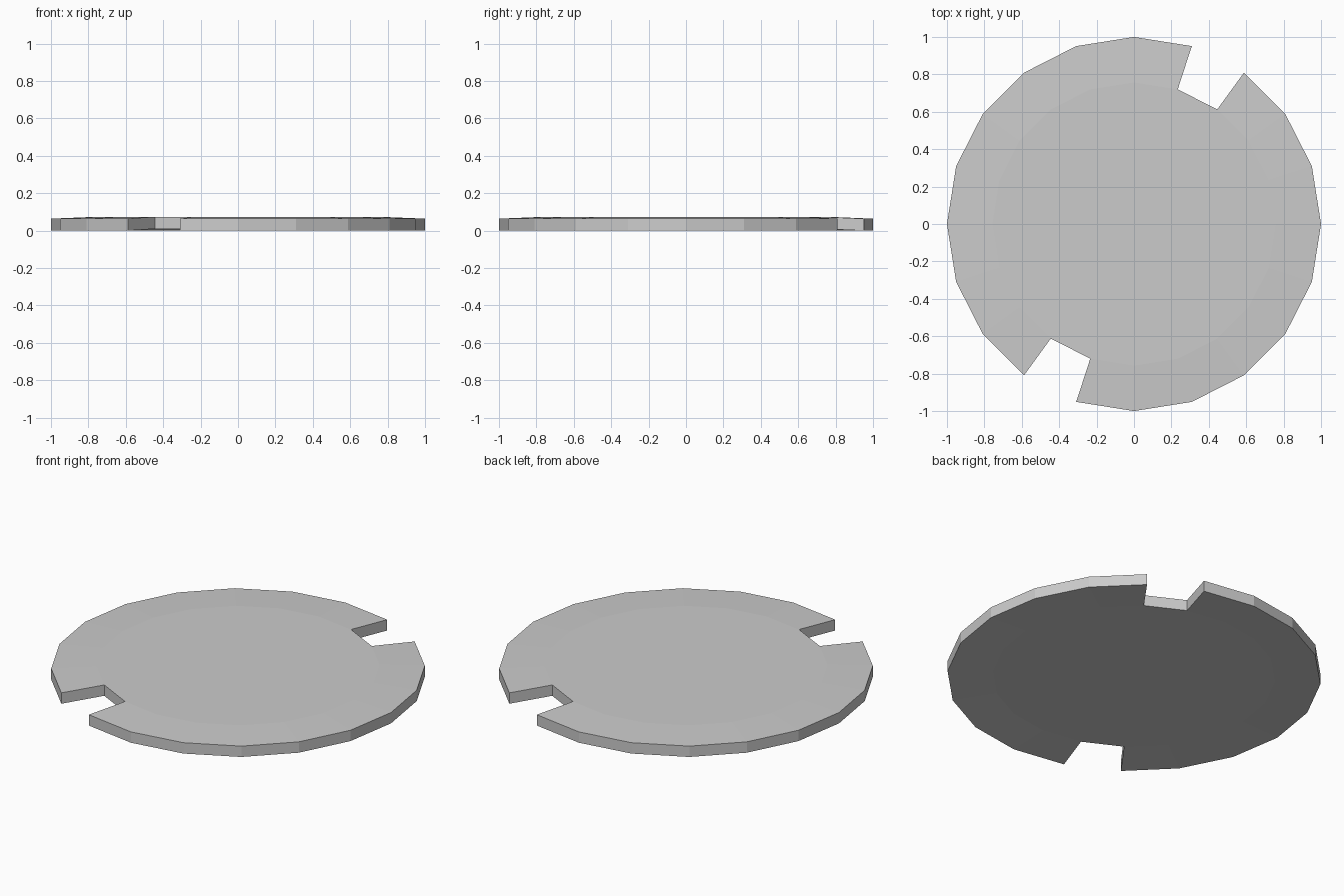
import bpy, bmesh
from math import sin, cos, pi
from mathutils import Vector

if "Cube" in bpy.data.objects:
    bpy.data.objects.remove(bpy.data.objects["Cube"])

SIDES = 20
INNER_R = 0.757
THICK = 0.064
RISE = 0.01
NOTCHES = {3, 13}   # rim segments left open

bm = bmesh.new()


def ring(radius, z):
    return [bm.verts.new((radius * cos(2 * pi * i / SIDES),
                          radius * sin(2 * pi * i / SIDES), z))
            for i in range(SIDES)]


# shallow dished sheet: raised flat centre with a sloping rim
inner = ring(INNER_R, RISE)
outer = ring(1.0, 0.0)
bm.faces.new(inner)
for i in range(SIDES):
    if i not in NOTCHES:
        j = (i + 1) % SIDES
        bm.faces.new((inner[i], outer[i], outer[j], inner[j]))

# thicken straight up
bottom = bm.faces[:]
result = bmesh.ops.extrude_face_region(bm, geom=bottom, use_keep_orig=True)
top_verts = [g for g in result["geom"] if isinstance(g, bmesh.types.BMVert)]
bmesh.ops.translate(bm, verts=top_verts, vec=Vector((0, 0, THICK)))
bmesh.ops.recalc_face_normals(bm, faces=bm.faces[:])

mesh = bpy.data.meshes.new("notched_disc")
bm.to_mesh(mesh)
bm.free()
disc = bpy.data.objects.new("notched_disc", mesh)
bpy.context.collection.objects.link(disc)
